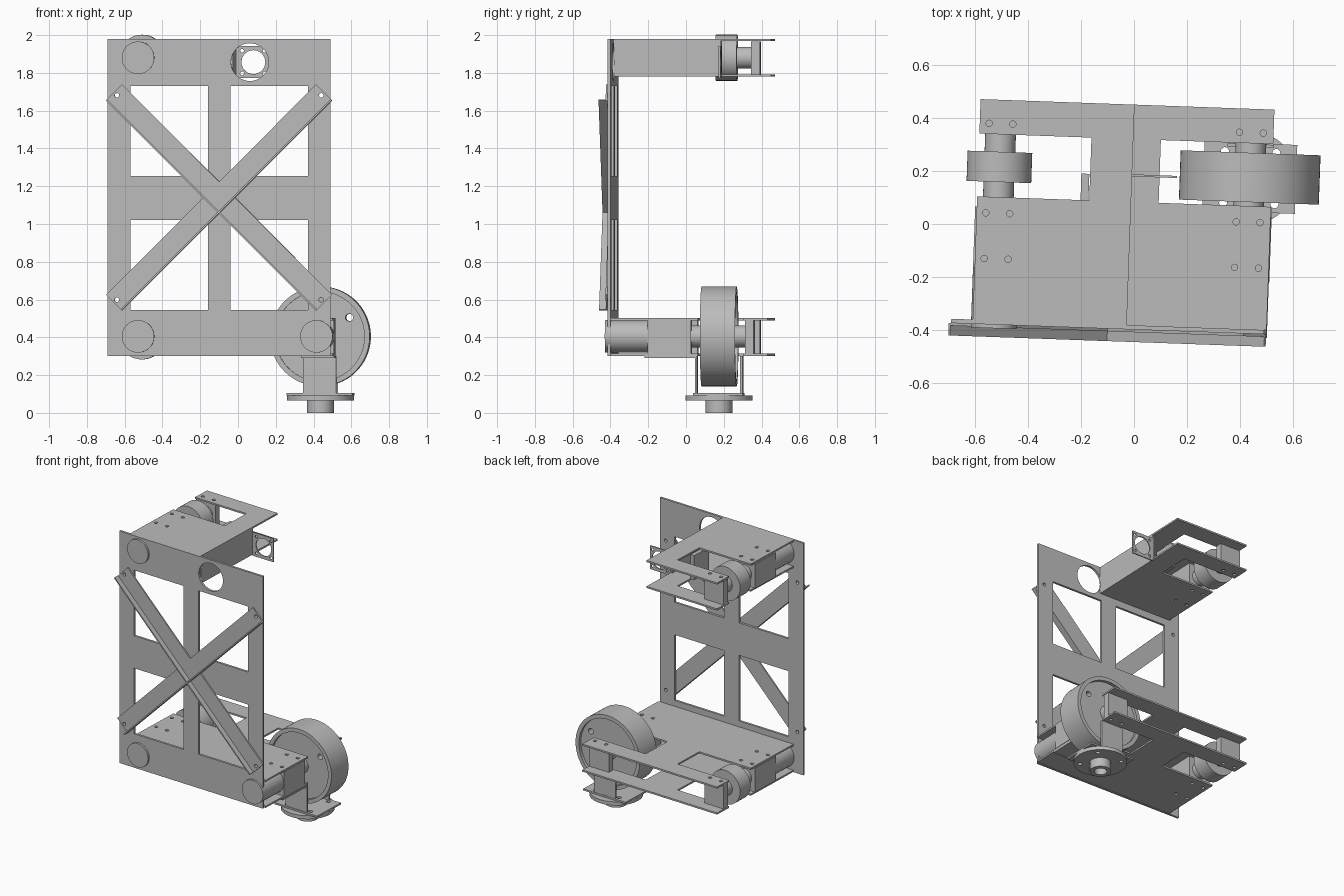
import bpy, bmesh, math
from mathutils import Matrix

cube = bpy.data.objects.get("Cube")
if cube:
    bpy.data.objects.remove(cube, do_unlink=True)

grey = bpy.data.materials.new("plain_grey")
grey.use_nodes = True
grey.diffuse_color = (0.5, 0.5, 0.5, 1)
grey.node_tree.nodes["Principled BSDF"].inputs["Base Color"].default_value = (0.5, 0.5, 0.5, 1)

TURN = Matrix.Rotation(math.radians(-2.05), 4, 'Z')   # whole assembly is slightly turned


def circle(x, y, r, n=48):
    return [(x + r * math.cos(2 * math.pi * i / n), y + r * math.sin(2 * math.pi * i / n)) for i in range(n)]


def rect(x0, x1, y0, y1):
    return [(x0, y0), (x1, y0), (x1, y1), (x0, y1)]


def extrude(name, outline, lo, hi, axis='z', holes=()):
    """Solid from a flat outline with holes; axis z uses (x, y), axis y uses (x, z)."""
    curve = bpy.data.curves.new(name, 'CURVE')
    curve.dimensions = '2D'
    curve.fill_mode = 'BOTH'
    curve.extrude = (hi - lo) / 2
    for loop in [outline, *holes]:
        spline = curve.splines.new('POLY')
        spline.points.add(len(loop) - 1)
        for point, (u, v) in zip(spline.points, loop):
            point.co = (u, v, 0, 1)
        spline.use_cyclic_u = True
    obj = bpy.data.objects.new(name, curve)
    bpy.context.collection.objects.link(obj)
    bpy.ops.object.select_all(action='DESELECT')
    obj.select_set(True)
    bpy.context.view_layer.objects.active = obj
    bpy.ops.object.convert(target='MESH')
    obj = bpy.context.view_layer.objects.active
    bm = bmesh.new()
    bm.from_mesh(obj.data)
    bmesh.ops.remove_doubles(bm, verts=bm.verts, dist=0.0001)
    bmesh.ops.recalc_face_normals(bm, faces=bm.faces)
    bm.to_mesh(obj.data)
    bm.free()
    obj.data.materials.clear()
    obj.data.materials.append(grey)
    mid = (lo + hi) / 2
    if axis == 'y':
        place = Matrix.Translation((0, mid, 0)) @ Matrix.Rotation(math.pi / 2, 4, 'X')
    else:
        place = Matrix.Translation((0, 0, mid))
    obj.matrix_world = TURN @ place
    bpy.ops.object.shade_smooth_by_angle(angle=math.radians(30))
    return obj


LEFT, RIGHT = -0.515, 0.43        # drive axis positions across the frame
LOW, HIGH = 0.405, 1.88           # drive axis heights
CX, CZ = -0.086, 1.14             # middle of the front frame
R2 = math.sqrt(0.5)

# Front frame with four windows, a round port and bolt holes
windows = [rect(CX + a, CX + a + 0.41, z, z + 0.475) for a in (-0.47, 0.06) for z in (0.545, 1.255)]
bolts = [circle(CX + a, CZ + b, 0.012, 16) for a in (-0.541, 0.541) for b in (-0.541, 0.541)]
extrude("front_frame", rect(CX - 0.59, CX + 0.59, 0.30, 1.98), -0.398, -0.382, 'y',
        windows + bolts + [circle(0.077, 1.857, 0.1)])

# Crossed angle braces, each a flat web with a flange on its lower edge
for s, side in ((1, "rising"), (-1, "falling")):
    def along(a, b):
        return (CX + R2 * (a + s * b), CZ + R2 * (s * a - b))
    web = [along(*p) for p in rect(-0.787, 0.787, -0.06, 0.06)]
    lip = [along(*p) for p in rect(-0.787, 0.787, 0.051, 0.06)]
    ends = [circle(*along(a, 0), 0.012, 16) for a in (-0.765, 0.765)]
    extrude(side + "_brace_web", web, -0.408, -0.398, 'y', ends)
    extrude(side + "_brace_flange", lip, -0.445, -0.408, 'y')


# Shelves: open notches leave room for the wheels
def bolt_rows(x):
    return [circle(x + d, y, 0.012, 16) for d in (-0.045, 0.045) for y in (0.36, 0.022, -0.15)]


BACK, FRONT, N0, N1 = 0.45, -0.382, 0.083, 0.32
left_side = [(-0.595, BACK), (-0.595, N1), (-0.172, N1), (-0.172, N0), (-0.595, N0), (-0.595, FRONT)]
right_side = [(0.514, FRONT), (0.514, N0), (0.09, N0), (0.09, N1), (0.514, N1), (0.514, BACK)]
narrow = left_side + [(-0.014, FRONT), (-0.014, BACK)]
wide = left_side + right_side
for name, shape, z, xs in (("upper_shelf_top", narrow, 1.968, [LEFT]),
                           ("upper_shelf_bottom", narrow, 1.78, [LEFT]),
                           ("lower_shelf_top", wide, 0.49, [LEFT, RIGHT]),
                           ("lower_shelf_bottom", wide, 0.302, [LEFT, RIGHT])):
    extrude(name, shape, z, z + 0.012, 'z', [h for x in xs for h in bolt_rows(x)])

# Side wall of the upper box, inner tab and sensor plate
extrude("upper_side_wall", rect(-0.026, -0.014, FRONT, 0.183), 1.792, 1.968)
extrude("upper_inner_tab", rect(-0.205, -0.175, 0.02, 0.183), 1.792, 1.968)
corner_holes = [circle(0.075 + a, 1.857 + b, 0.01, 16) for a in (-0.06, 0.06) for b in (-0.06, 0.06)]
extrude("sensor_plate", rect(-0.014, 0.155, 1.772, 1.942), 0.179, 0.187, 'y',
        corner_holes + [circle(0.075, 1.857, 0.063)])

# Drive units: motor, gearbox, shaft and bearing block
for name, x, z in (("upper_left", LEFT, HIGH), ("lower_left", LEFT, LOW), ("lower_right", RIGHT, LOW)):
    extrude(name + "_motor", circle(x, z, 0.086), -0.412, -0.185, 'y')
    extrude(name + "_gearbox", rect(x - 0.086, x + 0.086, z - 0.09, z + 0.085), -0.185, 0.045, 'y')
    extrude(name + "_shaft", circle(x, z, 0.058), 0.045, 0.33, 'y')
    extrude(name + "_bearing_block", rect(x - 0.08, x + 0.08, z - 0.09, z + 0.085), 0.33, 0.377, 'y')
    if x == LEFT:
        extrude(name + "_roller", circle(x, z, 0.122, 64), 0.14, 0.254, 'y')

# Large wheel with a recessed web
extrude("wheel_rim", circle(RIGHT, LOW, 0.264, 96), 0.098, 0.284, 'y', [circle(RIGHT, LOW, 0.236, 96)])
extrude("wheel_web", circle(RIGHT, LOW, 0.237, 96), 0.12, 0.262, 'y',
        [circle(RIGHT + 0.155, LOW + 0.1, 0.02, 20)])

# Hanging bracket with mounting flange below the wheel
WY = 0.19
extrude("bracket_foot", rect(RIGHT - 0.088, RIGHT + 0.088, -0.2, 0.076), 0.29, 0.302)
for name, y in (("bracket_front_leg", 0.065), ("bracket_back_leg", 0.305)):
    extrude(name, rect(RIGHT - 0.088, RIGHT + 0.088, 0.1, 0.302), y, y + 0.012, 'y')
flange_holes = [circle(RIGHT + a, WY + b, 0.015, 20) for a in (-0.097, 0.097) for b in (-0.097, 0.097)]
extrude("bracket_base", rect(RIGHT - 0.175, RIGHT + 0.175, WY - 0.13, WY + 0.13), 0.092, 0.104, 'z', flange_holes)
extrude("mounting_disc", circle(RIGHT, WY, 0.177, 64), 0.066, 0.092, 'z', flange_holes)
extrude("output_sleeve", circle(RIGHT, WY, 0.071), 0.0, 0.066, 'z', [circle(RIGHT, WY, 0.042)])
